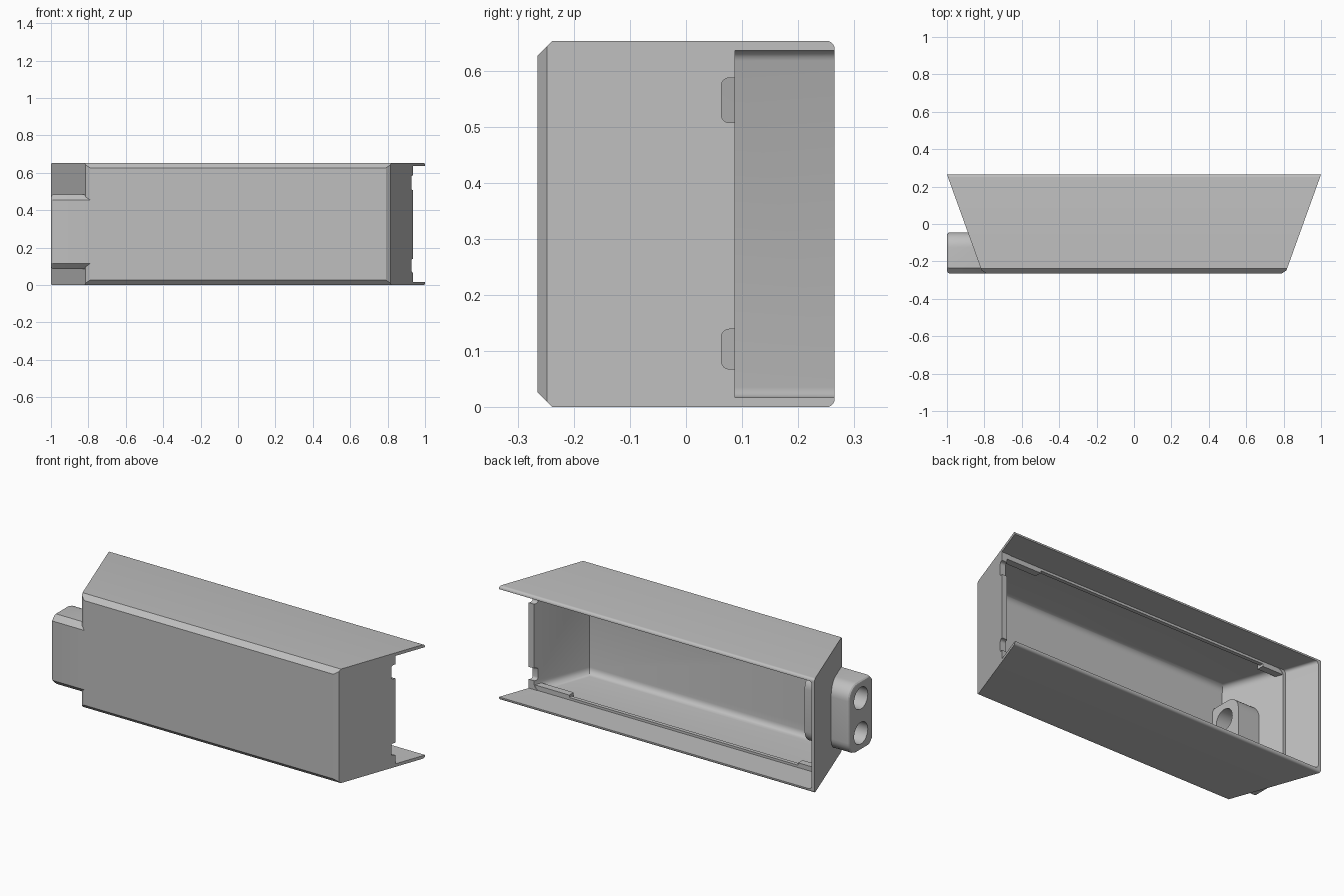
import bpy, bmesh, math

cube = bpy.data.objects.get("Cube")
if cube:
    bpy.data.objects.remove(cube, do_unlink=True)

H = 0.653        # overall height
Y = 0.265        # half depth
T = 0.0175       # plate thickness
RIM = 0.087      # where the cut side wall ends

grey = bpy.data.materials.new("plain_grey")
grey.use_nodes = True
grey.diffuse_color = (0.52, 0.52, 0.52, 1)
grey.node_tree.nodes["Principled BSDF"].inputs["Base Color"].default_value = (0.52, 0.52, 0.52, 1)


def side_x(y):
    """Half width of the flared body at depth y."""
    return 0.815 + (y + 0.248) * 0.185 / 0.513


def prism(name, axis, points, lo, hi, bevel=None, width=0, segments=4):
    """Extrude a yz profile along x, or an xy plan along z; optionally bevel chosen edges."""
    bm = bmesh.new()
    place = (lambda p, h: (h, p[0], p[1])) if axis == "x" else (lambda p, h: (p[0], p[1], h))
    a = [bm.verts.new(place(p, lo)) for p in points]
    b = [bm.verts.new(place(p, hi)) for p in points]
    bm.faces.new(a)
    bm.faces.new(b)
    for i in range(len(a)):
        j = (i + 1) % len(a)
        bm.faces.new((a[i], a[j], b[j], b[i]))
    bmesh.ops.recalc_face_normals(bm, faces=bm.faces)
    if bevel:
        edges = [e for e in bm.edges if bevel(e.verts[0].co, e.verts[1].co)]
        bmesh.ops.bevel(bm, geom=edges, offset=width, segments=segments,
                        profile=0.5, affect="EDGES", clamp_overlap=True)
    mesh = bpy.data.meshes.new(name)
    bm.to_mesh(mesh)
    bm.free()
    mesh.materials.append(grey)
    ob = bpy.data.objects.new(name, mesh)
    bpy.context.collection.objects.link(ob)
    return ob


def box(name, x0, x1, y0, y1, z0, z1, **kw):
    return prism(name, "z", [(x0, y0), (x1, y0), (x1, y1), (x0, y1)], z0, z1, **kw)


def arc(cy, cz, r, start, steps=8):
    """Quarter circle of points, counter-clockwise from the start angle."""
    return [(cy + r * math.cos(start + i * math.pi / 2 / steps),
             cz + r * math.sin(start + i * math.pi / 2 / steps)) for i in range(steps + 1)]


def combine(target, other, operation):
    mod = target.modifiers.new(operation, "BOOLEAN")
    mod.operation = operation
    mod.solver = "EXACT"
    mod.object = other
    bpy.context.view_layer.objects.active = target
    bpy.ops.object.modifier_apply(modifier=mod.name)
    bpy.data.objects.remove(other, do_unlink=True)


# Outer body: chamfered front, rounded rim, flared ends
r = 0.015
profile = ([(-Y, 0.027), (-0.238, 0)] + arc(Y - r, r, r, -math.pi / 2)
           + arc(Y - r, H - r, r, 0) + [(-0.238, H), (-Y, H - 0.027)])
housing = prism("housing", "x", profile, -1.2, 1.2)
half = [(0.79, -Y), (0.815, -0.248), (side_x(0.3), 0.3)]
plan = half + [(-x, y) for x, y in reversed(half)]
combine(housing, prism("plan_cutter", "z", plan, -0.1, H + 0.1), "INTERSECT")


# Hollow inside: thick-walled front part, thinner rim part
def cavity_plan(y0, y1, wall):
    return [(side_x(y0) - wall, y0), (side_x(y1) - wall, y1),
            (wall - side_x(y1), y1), (wall - side_x(y0), y0)]


def rim_edge(p, q):
    return abs(p.z - q.z) < 1e-4


combine(housing, prism("cavity_cutter", "z", cavity_plan(-0.245, 0.12, 0.034), T, H - T,
                       lambda p, q: rim_edge(p, q) and min(p.y, q.y) < 0, 0.035, 5), "DIFFERENCE")
combine(housing, prism("rim_cutter", "z", cavity_plan(RIM, 0.35, 0.018), T, H - T,
                       lambda p, q: rim_edge(p, q) and abs(p.y - q.y) > 0.1, 0.018), "DIFFERENCE")

# Shortened left wall with two clip notches
combine(housing, box("wall_cutter", 0.7, 1.2, RIM, 0.4, T, H - T), "DIFFERENCE")
for z0, z1 in ((0.068, 0.139), (0.507, 0.587)):
    notch = box("notch_cutter", 0.7, 1.2, 0.063, 0.2, z0, z1,
                bevel=lambda p, q: abs(p.x - q.x) > 0.1 and p.y < 0.1, width=0.014)
    combine(housing, notch, "DIFFERENCE")

# Cable gland block through the right wall
z0, z1, back, c, R = 0.085, 0.485, -0.045, 0.03, 0.08
gland = ([(-Y, z0 + c), (c - Y, z0)] + arc(back - R, z0 + R, R, -math.pi / 2)
         + arc(back - R, z1 - R, R, 0) + [(c - Y, z1), (-Y, z1 - c)])
block = prism("gland_block", "x", gland, -1.0, -0.72,
              lambda p, q: p.x < -0.99 and q.x < -0.99, 0.016, 3)
combine(housing, block, "UNION")
for z in (0.185, 0.385):
    hole = [(-0.155 + 0.062 * math.cos(i * math.tau / 32),
             z + 0.062 * math.sin(i * math.tau / 32)) for i in range(32)]
    combine(housing, prism("hole_cutter", "x", hole, -1.1, -0.6), "DIFFERENCE")

# Lid ledges on floor and ceiling, taller at both ends
for label, flip in (("lower", False), ("upper", True)):
    for part, x0, x1, y0, top in (("ledge", -0.9, 0.9, 0.063, 0.031),
                                  ("ledge_left_end", 0.68, 0.9, 0.045, 0.045),
                                  ("ledge_right_end", -0.9, -0.77, 0.045, 0.045)):
        low, high = (H - top, H - T / 2) if flip else (T / 2, top)
        box(label + "_" + part, x0, x1, y0, RIM - 0.002, low, high)

# Smooth rounded areas, keep hard edges
bpy.ops.object.select_all(action="DESELECT")
housing.select_set(True)
bpy.context.view_layer.objects.active = housing
bpy.ops.object.shade_smooth_by_angle(angle=math.radians(28))
